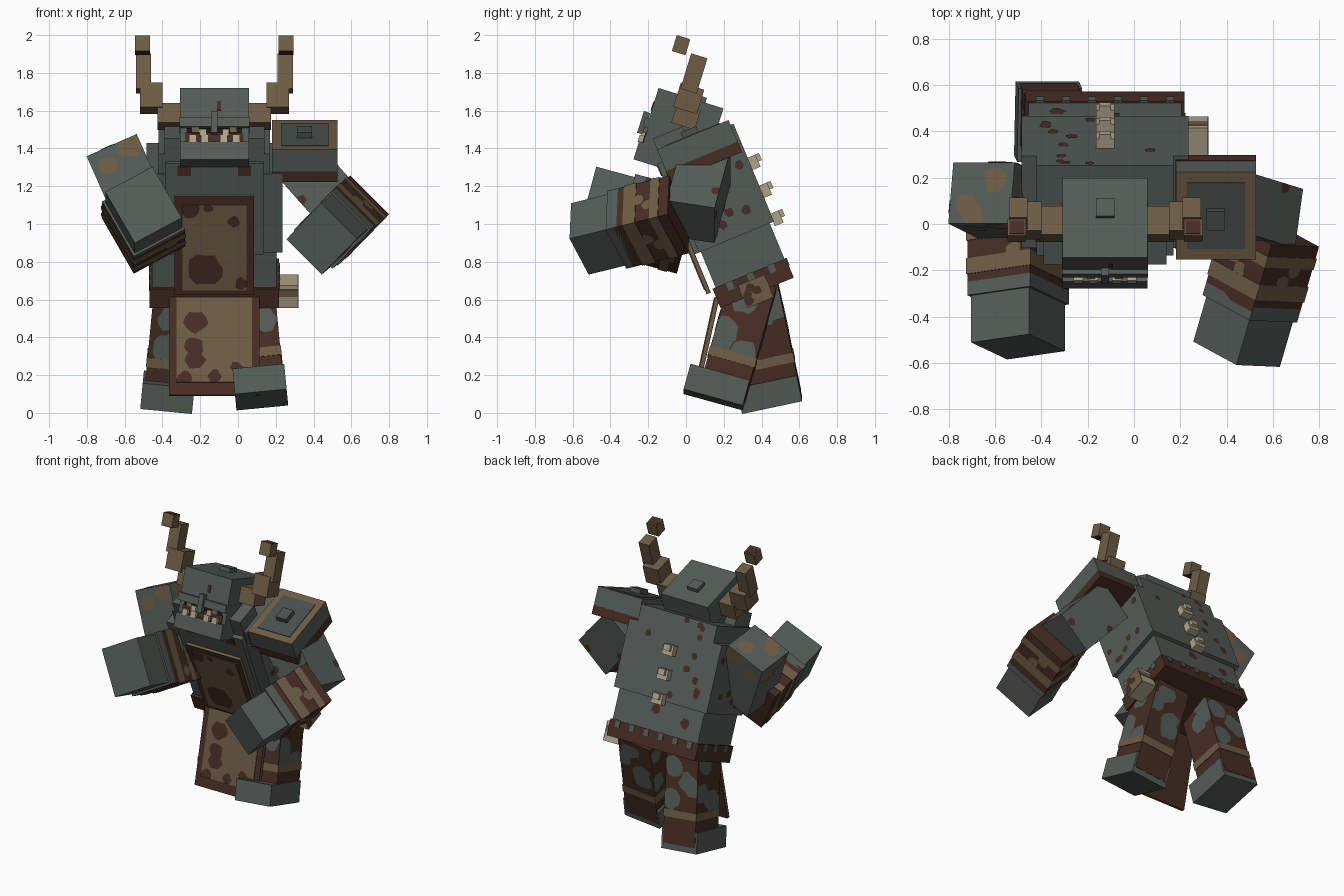
import bpy, bmesh, math, random
from mathutils import Matrix, Vector

random.seed(4)
if "Cube" in bpy.data.objects:
    bpy.data.objects.remove(bpy.data.objects["Cube"])


def material(name, color):
    m = bpy.data.materials.new(name)
    m.diffuse_color = (*color, 1)
    m.use_nodes = True
    node = next(n for n in m.node_tree.nodes if n.type == 'BSDF_PRINCIPLED')
    node.inputs["Base Color"].default_value = (*color, 1)
    return m


STONE = material("stone_grey", (.088, .108, .097))
SLATE = material("slate_grey", (.065, .08, .074))
RUST = material("rust_brown", (.062, .026, .017))
TAN = material("horn_tan", (.155, .108, .06))
BONE = material("bone", (.43, .37, .26))
DARK = material("mouth_dark", (.012, .007, .006))


def finish(name, bm, mat):
    mesh = bpy.data.meshes.new(name)
    bm.to_mesh(mesh)
    bm.free()
    mesh.materials.append(mat)
    bpy.context.collection.objects.link(bpy.data.objects.new(name, mesh))


def box(name, frame, center, size, mat):
    bm = bmesh.new()
    bmesh.ops.create_cube(bm, size=1, matrix=frame @ Matrix.Translation(center) @ Matrix.Diagonal((*size, 1)))
    finish(name, bm, mat)


def scatter(count, radius):
    return [(random.uniform(-.45, .45), random.uniform(-.45, .45), radius) for _ in range(count)]


def blotches(name, frame, center, size, mat, places, sides):
    """Flat irregular spots on chosen sides of a box, clipped at its edges."""
    bm = bmesh.new()
    for axis, sign in sides:
        u, v = (axis + 1) % 3, (axis + 2) % 3
        for i, (fu, fv, radius) in enumerate(places):
            ring = []
            for k in range(12):
                a = sign * k * math.tau / 12
                r = radius * random.uniform(.8, 1.15)
                p = Vector(center)
                p[axis] += sign * (size[axis] / 2 + .003 + i * .0003)
                p[u] += max(-size[u] / 2, min(size[u] / 2, fu * size[u] + r * math.cos(a)))
                p[v] += max(-size[v] / 2, min(size[v] / 2, fv * size[v] + r * math.sin(a)))
                ring.append(bm.verts.new(frame @ p))
            bm.faces.new(ring)
    finish(name, bm, mat)


def tilted(x, y, z, pitch, splay=0):
    return (Matrix.Translation((x, y, z)) @ Matrix.Rotation(math.radians(splay), 4, 'Y')
            @ Matrix.Rotation(math.radians(pitch), 4, 'X'))


def aim(origin, axis, hint):
    """Frame whose z runs along a limb and whose x follows the hint."""
    z = Vector(axis).normalized()
    h = Vector(hint)
    x = (h - z * h.dot(z)).normalized()
    return Matrix.Translation(origin) @ Matrix((x, z.cross(x), z)).transposed().to_4x4()


MID = -.125
SIDES = [(0, 1), (0, -1), (1, 1), (1, -1)]
FRONT, BACK = (1, -1), (1, 1)

# Torso, leaning forward
T = tilted(MID, .16, 1.19, 22.5)
chest, waist = (.72, .43, .45), (.66, .395, .22)
box("chest", T, (0, 0, -.055), chest, STONE)
box("shoulders", T, (0, .005, .22), (.59, .42, .12), STONE)
box("waist", T, (0, -.007, -.385), waist, STONE)
blotches("chest_stains", T, (0, 0, -.055), chest, RUST, scatter(7, .024), [BACK, (0, 1), (0, -1)])
blotches("shoulder_stains", T, (0, .005, .22), (.59, .42, .12), RUST, scatter(4, .02), [BACK, (2, 1)])
blotches("waist_stains", T, (0, -.007, -.385), waist, RUST, scatter(2, .035), [BACK])
box("belt", T, (0, -.012, -.54), (.685, .42, .11), RUST)
for i in range(6):
    box("belt_stud_back", T, (-.28 + i * .112, .199, -.505), (.035, .008, .045), STONE)
for i in range(3):
    for s in (-1, 1):
        box("belt_stud_side", T, (s * .343, -.13 + i * .12, -.505), (.008, .035, .045), STONE)
for i in range(3):
    box("back_spike", T, (0, .235, .05 - i * .16), (.08, .05, .07), BONE)
    box("back_spike_tip", T, (0, .265, .065 - i * .16), (.05, .03, .04), BONE)
box("neck", T, (0, -.125, .27), (.53, .17, .2), STONE)
box("breastplate", T, (0, -.225, -.02), (.52, .03, .52), STONE)
for s in (-1, 1):
    box("collar_patch", T, (s * .16, -.241, .2), (.07, .008, .06), RUST)


# Upper and lower aprons
def apron(name, frame, center, width, height, field_width, field_height, field_shift, spots):
    x, y, z = center
    box(name, frame, center, (width, .016, height), TAN)
    for part, dy in (("_border", -.01), ("_lining", .01)):
        box(name + part, frame, (x, y + dy, z), (width, .004, height), RUST)
    c, s = (x, y - .014, z + field_shift), (field_width, .005, field_height)
    box(name + "_field", frame, c, s, TAN)
    blotches(name + "_stains", frame, c, s, RUST, spots, [FRONT])


apron("upper_apron", T, (0, -.25, -.22), .42, .56, .34, .49, -.01,
      [(-.25, -.13, .09), (.3, .3, .032), (.45, -.38, .05), (.46, -.1, .025), (-.42, .42, .035)])
apron("lower_apron", tilted(MID, .165, .61, -12.5), (0, 0, -.265), .48, .53, .4, .46, .033,
      [(.2, -.25, .06), (-.08, -.27, .05), (-.24, -.26, .055), (-.42, .4, .055),
       (-.43, .0, .035), (-.32, .28, .03), (-.46, -.4, .04)])

# Hip pouch
pouch = (.385, -.015, -.585)
box("hip_pouch", T, pouch, (.11, .15, .13), BONE)
box("hip_pouch_band", T, (.385, -.015, -.565), (.116, .156, .04), TAN)
box("hip_pouch_side", T, (.443, -.015, -.585), (.006, .15, .13), TAN)
blotches("hip_pouch_stains", T, pouch, (.122, .15, .13), RUST, scatter(4, .025), [(0, 1)])

# Legs and feet, in mid stride
for side, hip, pitch, splay in (("left", .065, -15.5, -5.5), ("right", -.315, 12, 5.5)):
    L = tilted(hip, .358, .69, pitch, splay)
    box(side + "_leg", L, (0, 0, -.31), (.25, .25, .62), RUST)
    for face in SIDES:
        blotches(side + "_leg_patches", L, (0, 0, -.22), (.25, .25, .38), STONE, scatter(4, .07), [face])
    box(side + "_leg_band", L, (0, 0, -.42), (.258, .258, .05), TAN)
    box(side + "_foot", L, (0, -.04, -.588), (.275, .325, .14), STONE)

# Head, tipped back
H = tilted(MID, -.145, 1.72, -17.5)
box("skull", H, (0, .18, -.09), (.365, .36, .18), STONE)
box("brow", H, (0, .165, -.195), (.37, .37, .05), STONE)
box("mouth", H, (0, .18, -.26), (.33, .33, .1), DARK)
box("gum", H, (0, .012, -.275), (.31, .015, .06), RUST)
box("jaw", H, (0, .094, -.35), (.365, .215, .1), STONE)
box("nose", H, (0, -.02, -.2), (.035, .035, .12), STONE)
box("brow_scar", H, (.025, -.002, -.1), (.02, .006, .05), RUST)
box("head_knob", H, (0, .22, .012), (.08, .08, .03), STONE)
for s in (-1, 1):
    box("cheek", H, (s * .165, .17, -.27), (.035, .32, .12), STONE)
    box("eye", H, (s * .1, .0, -.235), (.04, .02, .03), TAN)
    box("upper_tooth", H, (s * .06, -.003, -.25), (.035, .02, .035), BONE)
    for x in (.05, .115):
        box("tooth", H, (s * x, -.008, -.285), (.04, .025, .04), BONE)
    # Stepped horn: base, elbow, stem, tip
    for part, x, y, z, w, d, h in (("base", .24, .0, 1.57, .12, .13, .11),
                                   ("elbow", .335, .015, 1.665, .12, .13, .135),
                                   ("stem", .375, .042, 1.797, .08, .09, .195),
                                   ("tip", .38, -.026, 1.947, .08, .075, .085)):
        box("horn_" + part, tilted(MID + s * x, y, z, -17), (0, 0, 0), (w, d, h), TAN)
    tip = tilted(MID + s * .38, -.026, 1.947, -17)
    box("horn_tip_cap", tip, (0, 0, .041), (.065, .06, .006), RUST)
    box("horn_tip_base", tip, (0, 0, -.041), (.08, .075, .006), RUST)

# Left shoulder guard
P = tilted(.353, .07, 1.39, 22.5)
box("shoulder_guard", P, (0, 0, .02), (.345, .41, .13), STONE)
box("shoulder_guard_rim", P, (0, 0, -.065), (.347, .412, .06), RUST)
box("shoulder_guard_border", P, (0, 0, .086), (.345, .41, .006), TAN)
box("shoulder_guard_field", P, (0, 0, .09), (.25, .31, .006), SLATE)
box("shoulder_guard_knob", P, (0, -.01, .105), (.08, .09, .04), SLATE)


# Arms
def forearm(side, frame, w, d):
    box(side + "_forearm", frame, (0, 0, .175), (w, d, .31), RUST)
    blotches(side + "_forearm_patches", frame, (0, 0, .175), (w, d, .3), TAN, scatter(2, .035), SIDES)
    for z, t in ((.1, .05), (.24, .07)):
        box(side + "_forearm_wrap", frame, (0, 0, z), (w + .008, d + .008, t), TAN)
    box(side + "_cuff", frame, (0, 0, .34), (w, d, .06), STONE)
    box(side + "_fist", frame, (0, 0, .46), (w - .025, d - .025, .24), STONE)


U = aim((.36, .1, 1.29), (.65, -.2, -.73), (0, 1, 0))
box("left_upper_arm", U, (0, 0, .17), (.26, .28, .42), STONE)
blotches("left_upper_arm_stains", U, (0, 0, .17), (.26, .28, .42), RUST, scatter(2, .025), SIDES)
forearm("left", aim((.6, -.02, 1.055), (-.27, -.93, -.23), (.7, 0, .7)), .31, .29)

U = aim((-.65, .13, 1.375), (.4, -.2, -.9), (.9, 0, .4))
box("right_upper_arm", U, (0, 0, .2), (.29, .27, .44), STONE)
blotches("right_upper_arm_patches", U, (0, 0, .05), (.29, .27, .14), TAN, scatter(3, .055), SIDES + [(2, -1)])
forearm("right", aim((-.5, .03, .95), (0, -.96, .26), (.87, 0, .5)), .31, .345)
